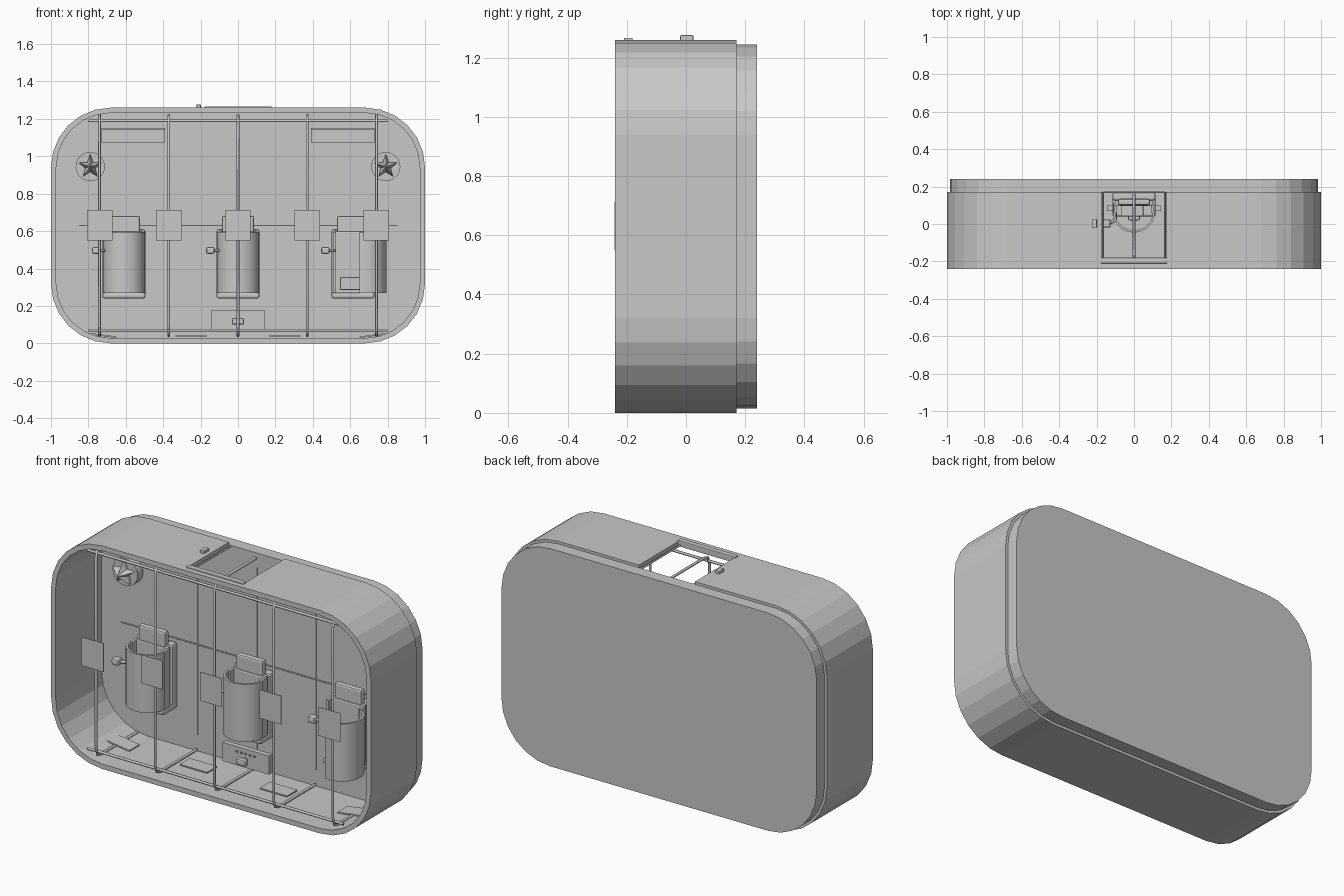
import bpy, bmesh, math
from mathutils import Matrix, Vector

if "Cube" in bpy.data.objects:
    bpy.data.objects.remove(bpy.data.objects["Cube"])

grey = bpy.data.materials.new("plain_grey")
grey.diffuse_color = (0.58, 0.58, 0.58, 1)
grey.use_nodes = True
grey.node_tree.nodes["Principled BSDF"].inputs["Base Color"].default_value = grey.diffuse_color


def add(name, bm, smooth=False):
    bmesh.ops.recalc_face_normals(bm, faces=bm.faces)
    me = bpy.data.meshes.new(name)
    bm.to_mesh(me)
    bm.free()
    me.materials.append(grey)
    if smooth:
        for p in me.polygons:
            p.use_smooth = True
        me.set_sharp_from_angle(angle=math.radians(35))
    ob = bpy.data.objects.new(name, me)
    bpy.context.collection.objects.link(ob)
    return ob


def box(name, x0, x1, y0, y1, z0, z1, bevel=0.0, roll=0.0):
    bm = bmesh.new()
    bmesh.ops.create_cube(bm, size=1)
    bmesh.ops.scale(bm, vec=(x1 - x0, y1 - y0, z1 - z0), verts=bm.verts)
    if bevel:
        bmesh.ops.bevel(bm, geom=bm.edges[:], offset=bevel, segments=2,
                        profile=0.5, affect='EDGES')
    bmesh.ops.rotate(bm, matrix=Matrix.Rotation(roll, 3, 'Y'), verts=bm.verts)
    bmesh.ops.translate(bm, vec=((x0 + x1) / 2, (y0 + y1) / 2, (z0 + z1) / 2), verts=bm.verts)
    return add(name, bm)


def prism(name, pts, y0, y1):
    """Solid with an xz outline, running along y."""
    bm = bmesh.new()
    f = bm.faces.new([bm.verts.new((x, y0, z)) for x, z in pts])
    r = bmesh.ops.extrude_face_region(bm, geom=[f])
    bmesh.ops.translate(bm, vec=(0, y1 - y0, 0),
                        verts=[v for v in r['geom'] if isinstance(v, bmesh.types.BMVert)])
    return add(name, bm)


def strip(name, outer, inner, a, b, axis, smooth=False):
    """Open band between two matching paths, from a to b along an axis."""
    bm = bmesh.new()
    def vert(p, d):
        return bm.verts.new((p[0], d, p[1]) if axis == 'Y' else (p[0], p[1], d))
    rows = [[vert(o, a), vert(i, a), vert(i, b), vert(o, b)] for o, i in zip(outer, inner)]
    for r, s in zip(rows, rows[1:]):
        for k in range(4):
            bm.faces.new((r[k], r[(k + 1) % 4], s[(k + 1) % 4], s[k]))
    bm.faces.new(rows[0])
    bm.faces.new(rows[-1][::-1])
    return add(name, bm, smooth)


def rod(name, pts, radius):
    cu = bpy.data.curves.new(name, 'CURVE')
    cu.dimensions = '3D'
    cu.bevel_depth = radius
    cu.bevel_resolution = 1
    cu.use_fill_caps = True
    sp = cu.splines.new('POLY')
    sp.points.add(len(pts) - 1)
    for p, c in zip(sp.points, pts):
        p.co = (*c, 1)
    tmp = bpy.data.objects.new(name + "_path", cu)
    me = bpy.data.meshes.new_from_object(tmp)
    bpy.data.objects.remove(tmp)
    me.name = name
    me.materials.clear()
    me.materials.append(grey)
    bpy.context.collection.objects.link(bpy.data.objects.new(name, me))


# Rounded-rectangle path, clockwise from the top middle
MID, CX, CZ = 0.63, 0.68, 0.31
def outline(r):
    pts = []
    for sx, sz, start in ((1, 1, 90), (1, -1, 0), (-1, -1, -90), (-1, 1, 180)):
        for i in range(7):
            a = math.radians(start - 15 * i)
            pts.append((sx * CX + r * math.cos(a), MID + sz * CZ + r * math.sin(a)))
    return pts

# Case wall with a gap in the top, and the back plate
H = 0.175
def gapped(r):
    top = MID + CZ + r
    return [(H, top)] + outline(r) + [(-H, top)]
strip("case_wall", gapped(0.32), gapped(0.292), -0.24, 0.17, 'Y')
prism("back_plate", outline(0.305), 0.17, 0.24)

# Hatch in the top: front strip, hinge bar, guides and catch
box("hatch_front_strip", -H, H, -0.24, -0.205, 1.232, 1.26)
box("hatch_bar", -0.18, 0.18, -0.21, -0.18, 1.232, 1.267, 0.004)
for s in (-1, 1):
    rod("hatch_guide", [(s * 0.165, -0.19, 1.24), (s * 0.165, 0.17, 1.24)], 0.005)
box("hatch_catch", -0.225, -0.198, -0.02, 0.025, 1.255, 1.276, 0.004)

# Cage wires, each hooked along roof and floor, with a flat tag
for i in range(-2, 3):
    x = i * 0.37
    path = [(0.16, 1.22), (-0.16, 1.22), (-0.195, 1.21), (-0.21, 1.17),
            (-0.21, 0.09), (-0.195, 0.05), (-0.16, 0.04), (0.16, 0.04)]
    rod("cage_wire", [(x, y, z) for y, z in path], 0.0075)
    box("wire_tag", x - 0.068, x + 0.068, -0.241, -0.238, 0.55, 0.712)
    if abs(i) < 2:
        rod("wall_seam_upright", [(x, 0.168, 0.12), (x, 0.168, 1.16)], 0.003)
for z in (0.07, 1.19):
    rod("cage_rail", [(-0.8, -0.2, z), (0.8, -0.2, z)], 0.0075)
rod("wall_seam", [(-0.85, 0.168, 0.63), (0.85, 0.168, 0.63)], 0.003)

for s in (-1, 1):
    # Upper shelf boxes
    xs = sorted((s * 0.39, s * 0.73))
    box("upper_shelf", *xs, 0.11, 0.17, 1.075, 1.14)
    box("upper_shelf_lid", *xs, 0.10, 0.17, 1.14, 1.152)
    # Star on a round boss
    cx, cz = s * 0.79, 0.945
    prism("star_boss", [(cx + 0.078 * math.cos(k * math.tau / 24),
                         cz + 0.078 * math.sin(k * math.tau / 24)) for k in range(24)], 0.12, 0.17)
    bm = bmesh.new()
    ring = []
    for k in range(10):
        r, a = (0.028 if k % 2 else 0.065), math.pi / 2 + k * math.pi / 5
        ring.append(bm.verts.new((cx + r * math.cos(a), 0.10, cz + r * math.sin(a))))
    back = [bm.verts.new(v.co + Vector((0, 0.025, 0))) for v in ring]
    tip = bm.verts.new((cx, 0.05, cz))
    for k in range(10):
        n = (k + 1) % 10
        bm.faces.new((ring[k], ring[n], tip))
        bm.faces.new((ring[k], ring[n], back[n], back[k]))
    bm.faces.new(back)
    add("star", bm)
    # Floor pads, the outer ones lying on the curve
    box("floor_pad", s * 0.25 - 0.085, s * 0.25 + 0.085, -0.04, 0.05, 0.036, 0.043)
    box("corner_pad", s * 0.72 - 0.07, s * 0.72 + 0.07, -0.04, 0.05, 0.038, 0.046, roll=-s * 0.13)

# Feeding stations with a curved door; the right one stands open
def half(rx, ry):
    return [(rx * math.cos(math.pi * k / 20), -ry * math.sin(math.pi * k / 20)) for k in range(21)]

for cx, swing in ((-0.61, 0), (0, 0), (0.615, 70)):
    box("station_plate", cx - 0.115, cx + 0.115, 0.125, 0.17, 0.24, 0.61, 0.012)
    box("station_body", cx - 0.1, cx + 0.1, 0.095, 0.13, 0.255, 0.6, 0.008)
    box("station_ledge", cx - 0.115, cx + 0.115, 0.04, 0.15, 0.24, 0.272, 0.01)
    for s in (-1, 1):
        box("station_cheek", cx + s * 0.1 - 0.008, cx + s * 0.1 + 0.008, 0.06, 0.11, 0.27, 0.595)
    box("station_tab", cx - 0.085, cx + 0.085, 0.10, 0.135, 0.59, 0.682, 0.01)
    box("station_drawer", cx - 0.07, cx + 0.05, 0.04, 0.1, 0.285, 0.355, 0.006)
    door = strip("curved_door", half(0.112, 0.105), half(0.1, 0.093), 0.27, 0.595, 'Z', True)
    hinge = Vector((0.112, 0, 0))
    door.data.transform(Matrix.Translation(Vector((cx, 0.06, 0)) + hinge)
                        @ Matrix.Rotation(math.radians(swing), 4, 'Z') @ Matrix.Translation(-hinge))
    box("station_knob", cx - 0.17, cx - 0.125, -0.02, 0.025, 0.478, 0.515, 0.01)
    rod("knob_stem", [(cx - 0.14, 0.002, 0.496), (cx - 0.1, 0.02, 0.496), (cx - 0.1, 0.11, 0.496)], 0.01)

# Low front panel with knob and stud row
box("lower_panel", -0.145, 0.145, 0.07, 0.10, 0.07, 0.175)
box("lower_panel_knob", -0.032, 0.032, 0.02, 0.05, 0.1, 0.135, 0.008)
rod("lower_knob_stem", [(0, 0.03, 0.118), (0, 0.08, 0.118)], 0.012)
for k in range(-2, 3):
    box("panel_stud", k * 0.027 - 0.005, k * 0.027 + 0.005, 0.063, 0.072, 0.145, 0.153)
